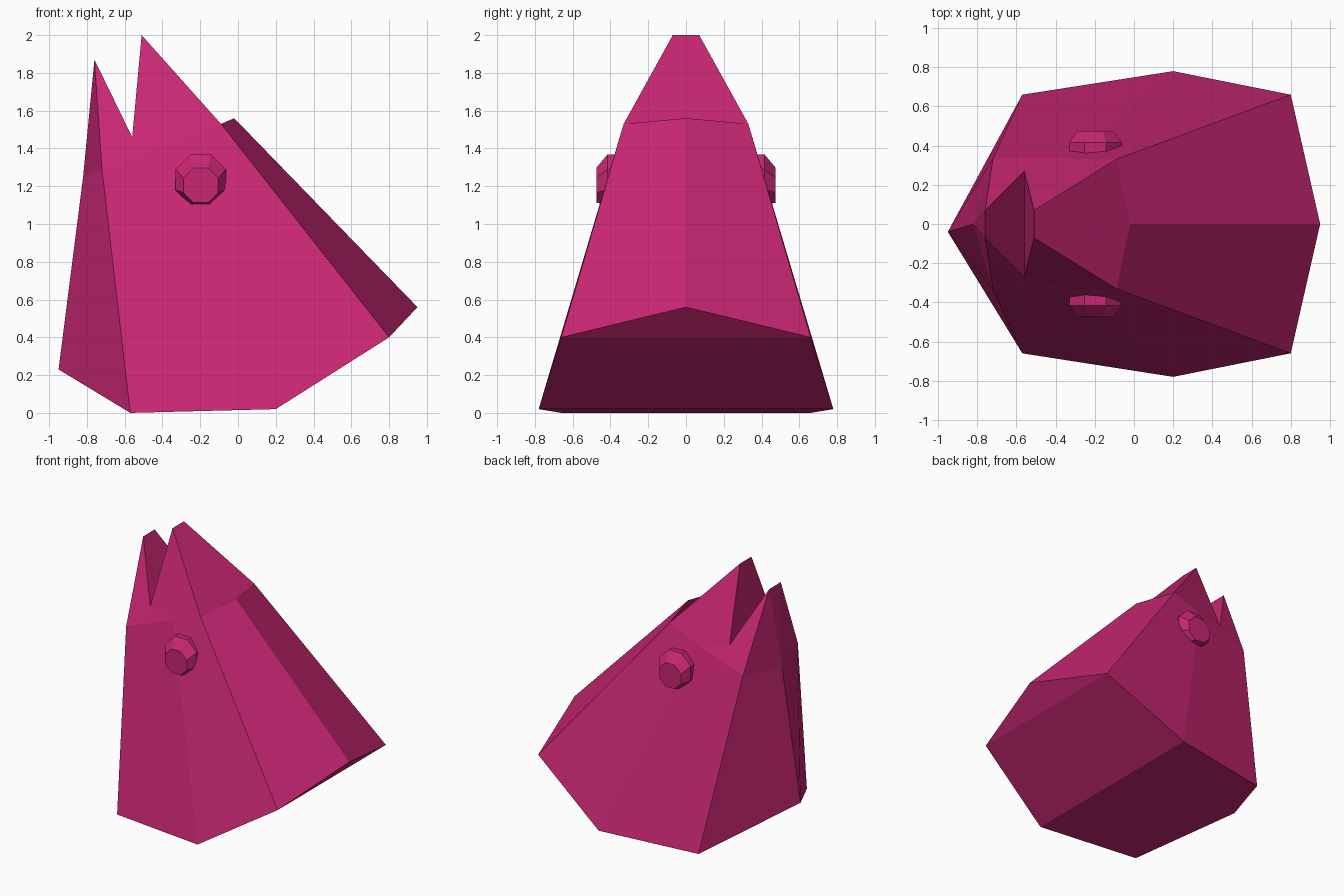
import bpy
import bmesh
from math import cos, sin, pi
from mathutils import Vector

cube = bpy.data.objects.get("Cube")
if cube:
    bpy.data.objects.remove(cube, do_unlink=True)

# Single flat colour
magenta = bpy.data.materials.new("magenta")
magenta.use_nodes = True
colour = (0.58, 0.02, 0.17, 1)
magenta.diffuse_color = colour
shader = next(n for n in magenta.node_tree.nodes if n.type == "BSDF_PRINCIPLED")
shader.inputs["Base Color"].default_value = colour


def finish(bm, name):
    bmesh.ops.recalc_face_normals(bm, faces=bm.faces)
    mesh = bpy.data.meshes.new(name)
    bm.to_mesh(mesh)
    bm.free()
    mesh.materials.append(magenta)
    obj = bpy.data.objects.new(name, mesh)
    bpy.context.collection.objects.link(obj)
    return obj


# Head: corner points on the middle line and on one side, mirrored across y
middle = {
    "nape_low": (-0.95, -0.04, 0.23),
    "nape_high": (-0.82, 0, 1.25),
    "brow": (-0.02, 0, 1.56),
    "snout": (0.95, 0, 0.56),
}
sides = {
    "base_back": (-0.57, 0.66, 0),
    "base_front": (0.2, 0.78, 0.02),
    "jaw": (0.8, 0.66, 0.4),
    "cheek_back": (-0.72, 0.335, 1.29),
    "cheek_mid": (-0.32, 0.335, 1.44),
    "cheek_front": (-0.09, 0.33, 1.53),
    "notch": (-0.56, 0.27, 1.46),
    "rear_tip": (-0.76, 0.07, 1.87),
    "front_tip": (-0.51, 0.07, 2),
}
# Faces repeated on both sides
side_faces = [
    "nape_low base_back cheek_back nape_high",
    "nape_high cheek_back rear_tip",
    "base_back base_front cheek_mid cheek_back",
    "base_front jaw cheek_front cheek_mid",
    "cheek_back cheek_mid notch rear_tip",
    "cheek_mid cheek_front front_tip notch",
    "jaw snout brow cheek_front",
]
# Strips that span from side to side
cross_strips = [
    "base_back base_front",
    "base_front jaw",
    "rear_tip notch",
    "notch front_tip",
]
# Single end faces: a middle point joined to a mirrored pair
end_faces = [
    ("nape_low", "base_back"),
    ("nape_high", "rear_tip"),
    ("brow", "front_tip cheek_front"),
    ("snout", "jaw"),
]

bm = bmesh.new()
centre = {name: bm.verts.new(p) for name, p in middle.items()}
left, right = [
    {**centre, **{name: bm.verts.new((x, s * y, z)) for name, (x, y, z) in sides.items()}}
    for s in (1, -1)
]
for names in side_faces:
    for half in (left, right):
        bm.faces.new([half[n] for n in names.split()])
for names in cross_strips:
    a, b = names.split()
    bm.faces.new([left[a], left[b], right[b], right[a]])
for mid, names in end_faces:
    pair = names.split()
    bm.faces.new([centre[mid]] + [left[n] for n in reversed(pair)]
                 + [right[n] for n in pair])
finish(bm, "head")


# Eyes: bevelled octagonal studs set into the sides
def eye(name, side):
    bm = bmesh.new()
    rings = []
    for depth, radius, drop in ((0.3, 0.14, 0), (0.415, 0.145, 0), (0.475, 0.1, 0.03)):
        ring = []
        for i in range(8):
            a = (i + 0.5) * pi / 4
            pos = Vector((-0.197 + radius * cos(a), side * depth,
                          1.235 - drop + radius * sin(a)))
            ring.append(bm.verts.new(pos))
        rings.append(ring)
    for low, high in zip(rings, rings[1:]):
        for i in range(8):
            j = (i + 1) % 8
            bm.faces.new([low[i], low[j], high[j], high[i]])
    bm.faces.new(rings[0])
    bm.faces.new(rings[-1])
    finish(bm, name)


eye("right_eye", -1)
eye("left_eye", 1)
